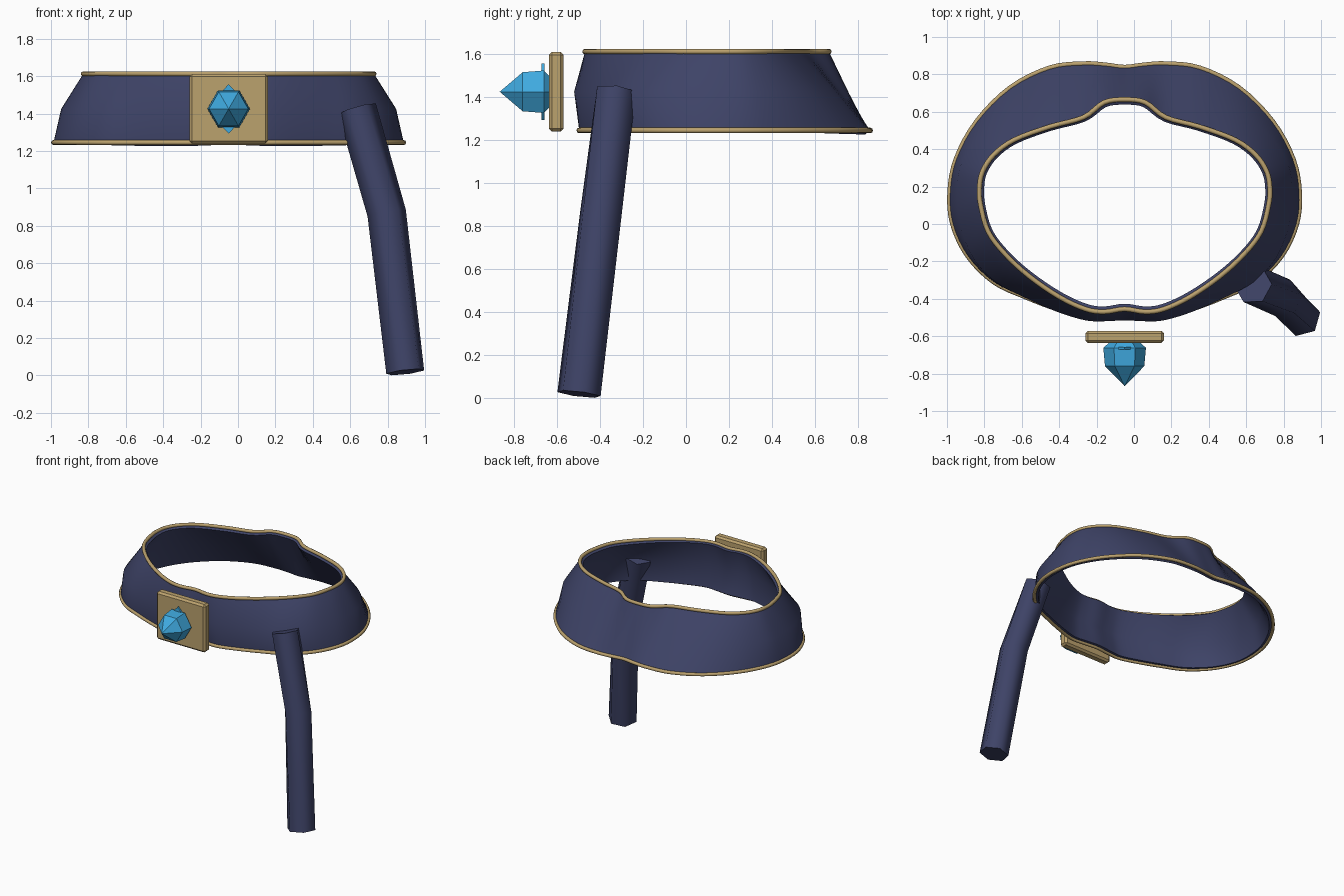
import bpy, bmesh, math
from mathutils import Vector, Matrix

if "Cube" in bpy.data.objects:
    bpy.data.objects.remove(bpy.data.objects["Cube"])

CX = -0.05  # symmetry line of the belt and buckle


def material(name, rgb):
    m = bpy.data.materials.new(name)
    m.diffuse_color = (*rgb, 1)
    m.use_nodes = True
    m.node_tree.nodes["Principled BSDF"].inputs["Base Color"].default_value = m.diffuse_color
    return m


NAVY = material("navy cloth", (0.048, 0.056, 0.135))
GOLD = material("dull gold", (0.50, 0.36, 0.155))
BLUE = material("blue gem", (0.05, 0.40, 0.74))


def make(name, verts, faces, mat):
    me = bpy.data.meshes.new(name)
    me.from_pydata(verts, [], faces)
    me.materials.append(mat)
    bm = bmesh.new()
    bm.from_mesh(me)
    bmesh.ops.recalc_face_normals(bm, faces=bm.faces)
    bm.to_mesh(me)
    bm.free()
    ob = bpy.data.objects.new(name, me)
    bpy.context.collection.objects.link(ob)
    return ob


def select(ob):
    bpy.ops.object.select_all(action='DESELECT')
    ob.select_set(True)
    bpy.context.view_layer.objects.active = ob


def smooth(ob, degrees):
    select(ob)
    bpy.ops.object.shade_smooth_by_angle(angle=math.radians(degrees))


def apply_modifier(ob, kind, **settings):
    mod = ob.modifiers.new(kind.title(), kind)
    for key, value in settings.items():
        setattr(mod, key, value)
    select(ob)
    bpy.ops.object.modifier_apply(modifier=mod.name)


def loft(rings):
    """Vertices and side faces joining closed rings of equal length."""
    n = len(rings[0])
    faces = [(r * n + i, r * n + (i + 1) % n, (r + 1) * n + (i + 1) % n, (r + 1) * n + i)
             for r in range(len(rings) - 1) for i in range(n)]
    return [p for ring in rings for p in ring], faces


def outline(half, z, steps=4):
    """Mirror a half outline (front to back) and smooth it into a closed ring."""
    pts = [Vector((u, y, z)) for u, y in half]
    pts += [Vector((-p.x, p.y, z)) for p in pts[-2:0:-1]]
    n, ring = len(pts), []
    for i in range(n):
        a, b, c, d = (pts[(i + k) % n] for k in (-1, 0, 1, 2))
        for s in range(steps):
            t = s / steps
            p = 0.5 * (2 * b + (c - a) * t + (2 * a - 5 * b + 4 * c - d) * t ** 2
                       + (3 * b - a - 3 * c + d) * t ** 3)
            ring.append(p + Vector((CX, 0, 0)))
    return ring


# Belt: three outlines from the hem to the upper edge
low = [(0, -.48), (.11, -.49), (.22, -.495), (.36, -.455), (.53, -.39), (.70, -.31),
       (.84, -.17), (.92, 0), (.935, .17), (.90, .35), (.79, .55), (.61, .73),
       (.40, .835), (.22, .857), (.10, .85), (0, .838)]
mid = [(0, -.515), (.11, -.52), (.21, -.515), (.36, -.47), (.53, -.395), (.69, -.31),
       (.81, -.18), (.88, 0), (.895, .18), (.87, .33), (.76, .49), (.60, .61),
       (.40, .69), (.22, .715), (.10, .75), (0, .755)]
top = [(0, -.455), (.11, -.47), (.21, -.455), (.35, -.39), (.51, -.28), (.64, -.16),
       (.73, -.04), (.77, .10), (.777, .19), (.76, .28), (.70, .37), (.59, .45),
       (.40, .52), (.22, .57), (.11, .65), (0, .665)]
rings = [outline(low, 1.245), outline(mid, 1.425), outline(top, 1.612)]
belt = make("belt", *loft(rings), NAVY)
# Thicken toward the inside
flip = belt.data.polygons[0].normal.y > 0
apply_modifier(belt, 'SOLIDIFY', thickness=0.03, offset=1 if flip else -1)
smooth(belt, 40)

# Gold piping along both edges
for name, ring in (("lower_trim", rings[0]), ("upper_trim", rings[2])):
    cu = bpy.data.curves.new(name, 'CURVE')
    cu.dimensions = '3D'
    cu.bevel_depth = 0.013
    cu.bevel_resolution = 2
    sp = cu.splines.new('POLY')
    sp.points.add(len(ring) - 1)
    for p, co in zip(sp.points, ring):
        p.co = (*co, 1)
    sp.use_cyclic_u = True
    cu.materials.append(GOLD)
    trim = bpy.data.objects.new(name, cu)
    bpy.context.collection.objects.link(trim)
    select(trim)
    bpy.ops.object.convert(target='MESH')
    smooth(bpy.context.object, 60)

# Buckle plate with chamfered edges
bpy.ops.mesh.primitive_cube_add(size=1, location=(CX, -0.604, 1.425))
plate = bpy.context.object
plate.name = "buckle_plate"
plate.scale = (0.42, 0.066, 0.372)
bpy.ops.object.transform_apply(location=False, rotation=False, scale=True)
plate.data.materials.append(GOLD)
apply_modifier(plate, 'BEVEL', width=0.014, segments=1)


# Six-sided gem pointing forward
def hexagon(y, r):
    return [Vector((CX + r * math.cos(k * math.pi / 3), y, 1.425 + r * math.sin(k * math.pi / 3)))
            for k in range(6)]


verts, faces = loft([hexagon(-0.632, 0.08), hexagon(-0.662, 0.114), hexagon(-0.76, 0.105)])
verts.append(Vector((CX, -0.867, 1.425)))
faces += [(12 + i, 12 + (i + 1) % 6, 18) for i in range(6)] + [tuple(range(6))]
make("gem", verts, faces, BLUE)

# Pointed claw behind the gem, showing above and below it
claw = [(0, .132), (.034, .096), (.034, -.096), (0, -.132), (-.034, -.096), (-.034, .096)]
verts, faces = loft([[Vector((CX + x, y, 1.425 + z)) for x, z in claw] for y in (-0.672, -0.658)])
make("gem_claw", verts, faces + [tuple(range(6)), tuple(range(6, 12))], BLUE)

# Hanging strap: a six-sided tube with one bend and a slight twist
path = [Vector((.636, -.325, 1.425)), Vector((.795, -.395, .868)), Vector((.894, -.498, .018))]
rings = []
for i, p in enumerate(path):
    before = (p - path[i - 1]).normalized() if i else Vector()
    after = (path[i + 1] - p).normalized() if i < 2 else Vector()
    d = (before + after).normalized()
    side = (Vector((1, 0, 0)) - d * d.x).normalized()
    fwd = side.cross(d)
    angles = [math.radians(60 * k + 7 * i) for k in range(6)]
    rings.append([p + 0.105 * (side * math.cos(a) + fwd * math.sin(a)) for a in angles])
verts, faces = loft(rings)
strap = make("hanging_strap", verts, faces + [tuple(range(6)), tuple(range(12, 18))], NAVY)
smooth(strap, 65)
